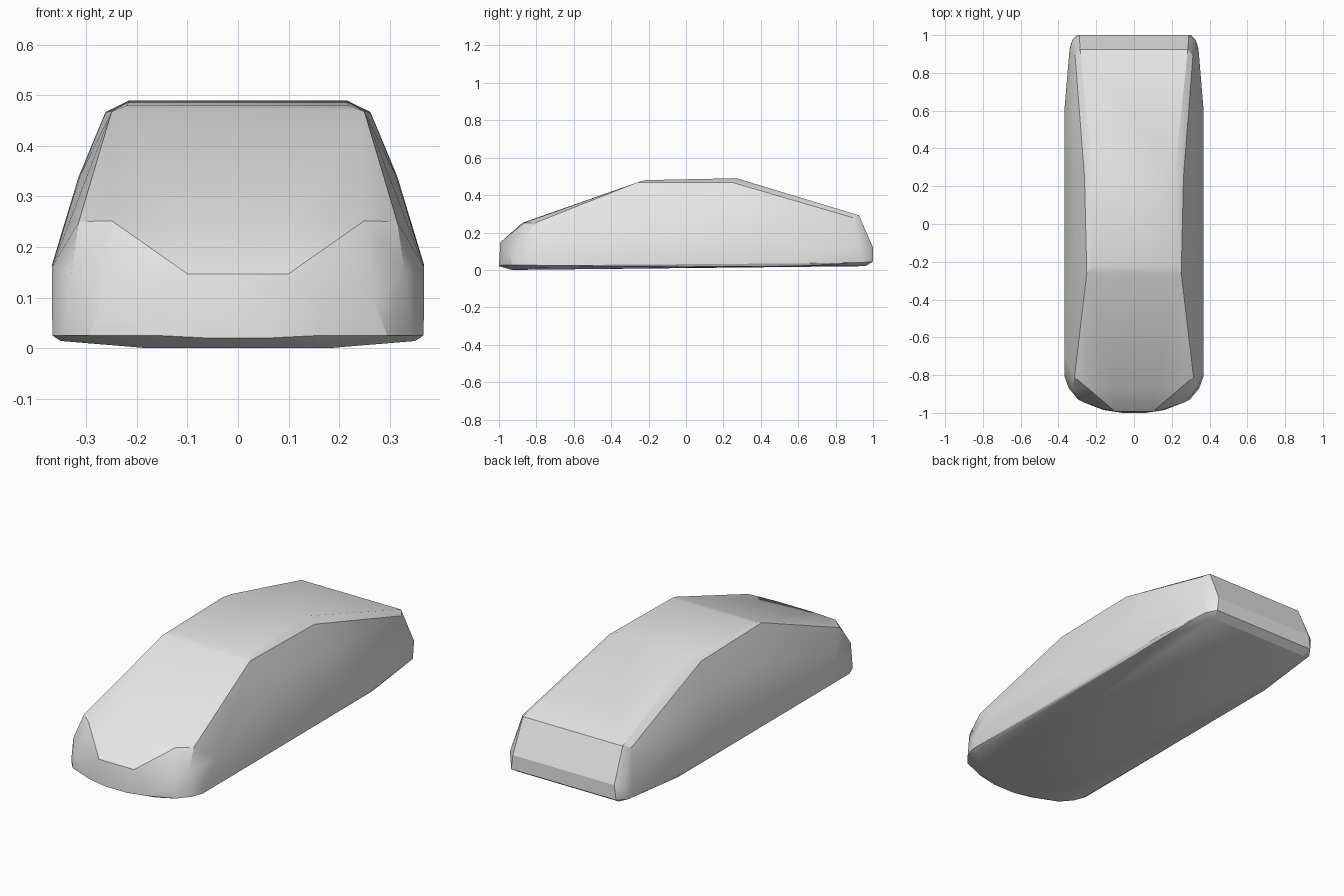
import bpy
import bmesh

# Remove the default cube if it is present
default_cube = bpy.data.objects.get("Cube")
if default_cube:
    bpy.data.objects.remove(default_cube, do_unlink=True)


def make_material(name, colour):
    """Plain single-colour material for viewport and render."""
    material = bpy.data.materials.new(name)
    material.use_nodes = True
    material.diffuse_color = colour
    for node in material.node_tree.nodes:
        if node.type == "BSDF_PRINCIPLED":
            node.inputs["Base Color"].default_value = colour
    return material


def add_mirrored(mesh, section):
    """Add the left half of a section and its mirror image on the right."""
    for x, y, z in section:
        for side in (-1, 1):
            mesh.verts.new((side * x, y, z))


# Underside, slightly raised towards the tail
underside = [
    (.18, -.93, 0), (.35, -.8, .014), (.36, .58, .02), (.29, .96, .02),
]

# Sill line running round the lower edge of the body
sill = [
    (.06, -1, .02), (.16, -.985, .025), (.295, -.93, .025), (.345, -.87, .025),
    (.367, -.81, .025), (.367, .62, .035), (.335, .95, .04), (.3, 1, .045),
]

# Rounded nose and bonnet edge
nose = [
    (.1, -.993, .147), (.16, -.982, .09), (.27, -.943, .09),
    (.33, -.875, .15), (.11, -.875, .252), (.25, -.865, .252),
    (.315, -.81, .25),
]

# Waistline, the widest part of the sides
waist = [
    (.368, -.79, .09), (.368, -.7, .16), (.368, .35, .165), (.367, .62, .13),
    (.342, .92, .13),
]

# Cabin roof with bevelled side edges
roof = [
    (.22, -.22, .48), (.25, -.26, .468), (.313, -.1, .34),
    (.215, .27, .49), (.262, .25, .467), (.315, .3, .34),
]

# Sloping tail and rear panel
tail = [
    (.285, .925, .292), (.312, .89, .28), (.29, 1, .12), (.325, .975, .12),
]

# Wrap one taut convex shell around all the sections
shell = bmesh.new()
for section in (underside, sill, nose, waist, roof, tail):
    add_mirrored(shell, section)
hull = bmesh.ops.convex_hull(shell, input=shell.verts[:])
leftovers = {
    item
    for key in ("geom_interior", "geom_unused")
    for item in hull[key]
    if isinstance(item, bmesh.types.BMVert)
}
bmesh.ops.delete(shell, geom=list(leftovers), context="VERTS")
bmesh.ops.recalc_face_normals(shell, faces=shell.faces[:])

body_mesh = bpy.data.meshes.new("car_body")
shell.to_mesh(body_mesh)
shell.free()
body_mesh.materials.append(make_material("light grey", (.8, .8, .8, 1)))
body = bpy.data.objects.new("car_body", body_mesh)
bpy.context.collection.objects.link(body)

# Soft panels with crisp creases at the strong edges
bpy.ops.object.select_all(action="DESELECT")
body.select_set(True)
bpy.context.view_layer.objects.active = body
bpy.ops.object.shade_smooth_by_angle(angle=.4)
